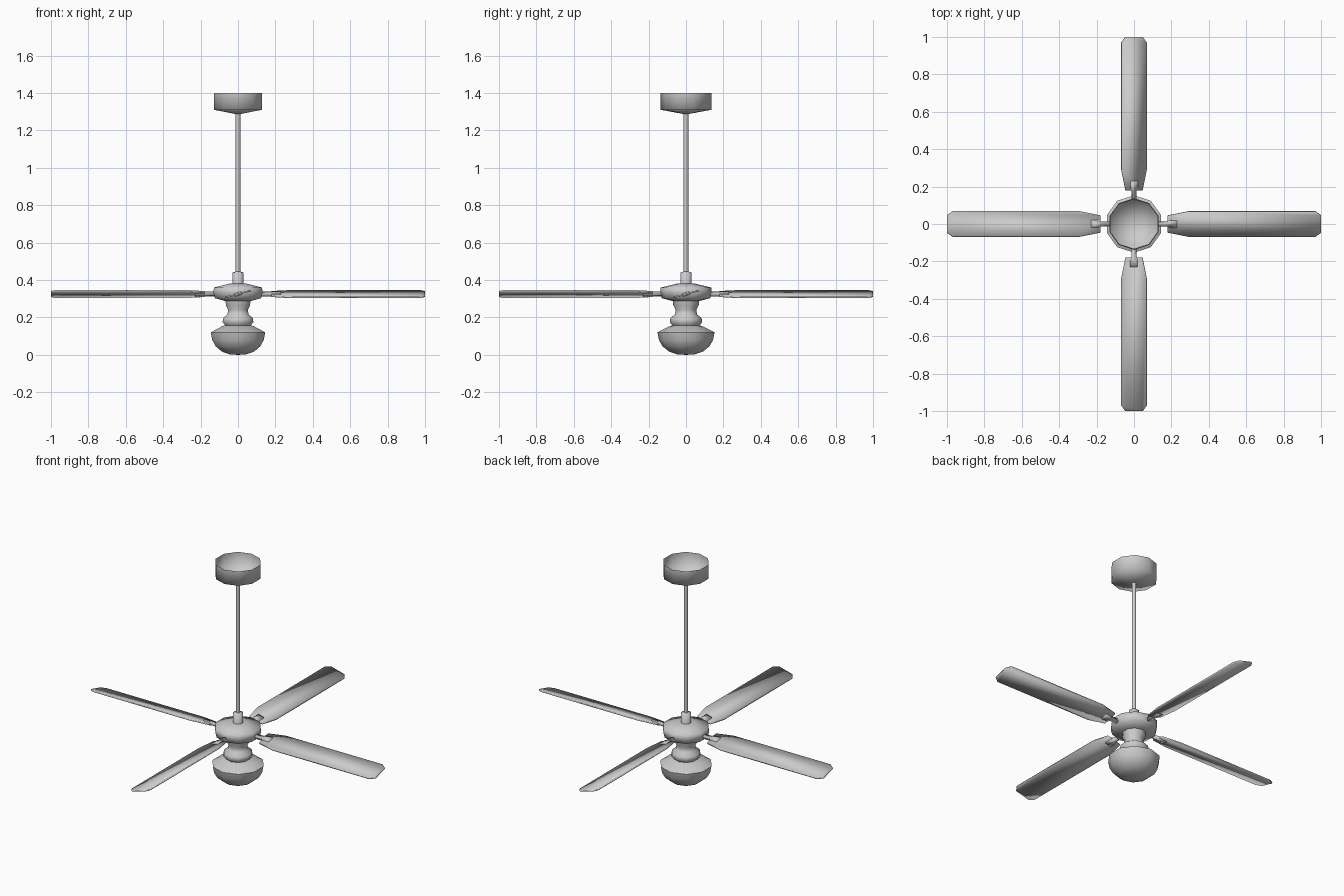
import bpy, bmesh, math
from mathutils import Matrix

if "Cube" in bpy.data.objects:
    bpy.data.objects.remove(bpy.data.objects["Cube"])


def finish(name, bm, smooth=True):
    bmesh.ops.recalc_face_normals(bm, faces=bm.faces)
    me = bpy.data.meshes.new(name)
    bm.to_mesh(me)
    bm.free()
    for p in me.polygons:
        p.use_smooth = smooth
    ob = bpy.data.objects.new(name, me)
    bpy.context.collection.objects.link(ob)
    return ob


def lathe(name, profile, sides=10):
    """Revolve (radius, z) points around z; radius 0 closes to a point."""
    bm = bmesh.new()
    rings = []
    for r, z in profile:
        if r == 0:
            rings.append([bm.verts.new((0, 0, z))] * sides)
            continue
        ring = []
        for k in range(sides):
            a = math.pi / 2 + k * math.tau / sides
            ring.append(bm.verts.new((r * math.cos(a), r * math.sin(a), z)))
        rings.append(ring)
    for lo, hi in zip(rings, rings[1:]):
        for k in range(sides):
            n = (k + 1) % sides
            bm.faces.new(dict.fromkeys((lo[k], lo[n], hi[n], hi[k])))
    return finish(name, bm)


def slab(name, outline, z0, z1, place):
    """Extrude a half outline (x, half width), mirrored in y, between two heights."""
    pts = outline + [(x, -y) for x, y in reversed(outline)]
    bm = bmesh.new()
    face = bm.faces.new([bm.verts.new((x, y, z0)) for x, y in pts])
    ext = bmesh.ops.extrude_face_region(bm, geom=[face])["geom"]
    top = [v for v in ext if isinstance(v, bmesh.types.BMVert)]
    bmesh.ops.translate(bm, verts=top, vec=(0, 0, z1 - z0))
    bm.transform(place)
    return finish(name, bm)


# Ceiling canopy (open at the top), down rod and collar
lathe("ceiling_canopy", [(0, 1.285), (0.135, 1.31), (0.135, 1.40)])
lathe("down_rod", [(0.013, 0.40), (0.013, 1.30)])
lathe("rod_collar", [(0.03, 0.36), (0.03, 0.44), (0.013, 0.445)])

# Motor housing and the neck below it
lathe("motor_housing", [(0, 0.385), (0.05, 0.38), (0.135, 0.36), (0.138, 0.335),
                        (0.13, 0.303), (0.07, 0.287)])
lathe("light_neck", [(0.07, 0.295), (0.068, 0.265), (0.055, 0.24), (0.06, 0.215),
                     (0.083, 0.197), (0.087, 0.175), (0.07, 0.155)])

# Lamp fitter and glass bowl
lathe("lamp_fitter", [(0.07, 0.157), (0.085, 0.155), (0.153, 0.12)])
lathe("glass_bowl", [(0.153, 0.12), (0.145, 0.08), (0.125, 0.045), (0.09, 0.017),
                     (0.045, 0.002), (0, 0)])

# Four pitched blades with their brackets
blade = [(0.18, 0.047), (0.29, 0.07), (0.97, 0.07), (1.0, 0.048)]
bracket = [(0.11, 0.011), (0.178, 0.011), (0.182, 0.02), (0.23, 0.02)]
for k in range(4):
    place = (Matrix.Rotation(k * math.pi / 2, 4, 'Z') @ Matrix.Translation((0, 0, 0.325))
             @ Matrix.Rotation(math.radians(15), 4, 'X'))
    slab(f"blade_{k + 1}", blade, -0.004, 0.004, place)
    slab(f"blade_bracket_{k + 1}", bracket, -0.01, 0.01, place)
